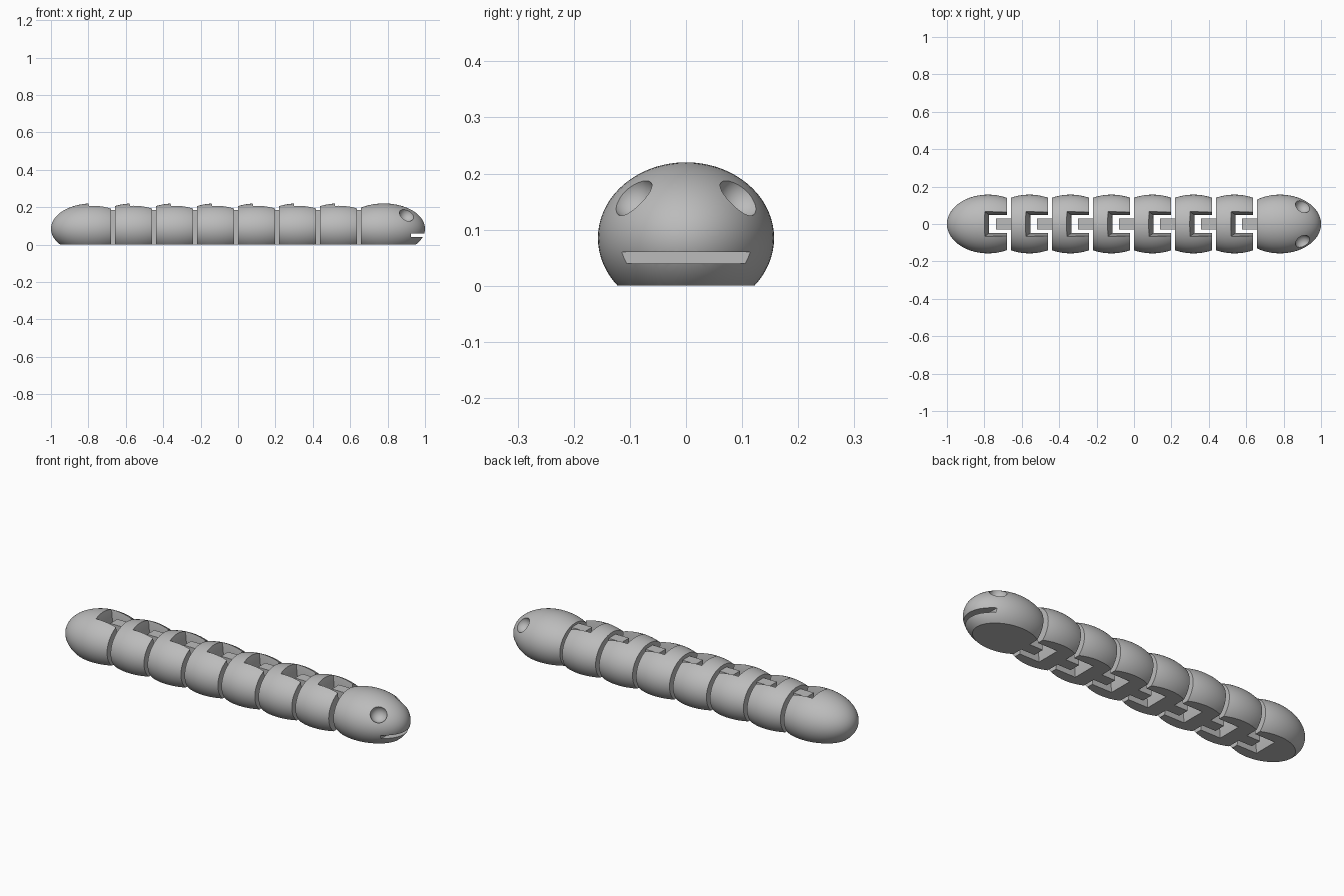
import bpy, bmesh, math
from mathutils import Matrix, Vector

cube = bpy.data.objects.get("Cube")
if cube:
    bpy.data.objects.remove(cube, do_unlink=True)

GREY = (0.5, 0.5, 0.5, 1)
mat = bpy.data.materials.new("plain grey")
mat.use_nodes = True
mat.diffuse_color = GREY
mat.node_tree.nodes["Principled BSDF"].inputs["Base Color"].default_value = GREY

RADII = Vector((0.22, 0.157, 0.135))
MID_Z = 0.085
PITCH = 0.2195
SEG_HALF = 0.099


def to_object(name, bm):
    bmesh.ops.recalc_face_normals(bm, faces=bm.faces)
    mesh = bpy.data.meshes.new(name)
    bm.to_mesh(mesh)
    bm.free()
    mesh.materials.append(mat)
    ob = bpy.data.objects.new(name, mesh)
    bpy.context.collection.objects.link(ob)
    return ob


def box(name, x0, x1, half_y, z0, z1):
    bm = bmesh.new()
    bmesh.ops.create_cube(bm, size=1)
    for v in bm.verts:
        v.co = (x1 if v.co.x > 0 else x0, math.copysign(half_y, v.co.y), z1 if v.co.z > 0 else z0)
    return to_object(name, bm)


def body(name, cx, x0, x1):
    """Egg-shaped body trimmed flat at the floor and at its joint ends."""
    bm = bmesh.new()
    bmesh.ops.create_uvsphere(bm, u_segments=72, v_segments=40, radius=1)
    bm.transform(Matrix.Translation((cx, 0, MID_Z)) @ Matrix.Diagonal((*RADII, 1))
                 @ Matrix.Rotation(math.pi / 2, 4, 'Y'))
    planes = [((0, 0, 0), (0, 0, -1))]
    if x0 is not None:
        planes.append(((x0, 0, 0), (-1, 0, 0)))
    if x1 is not None:
        planes.append(((x1, 0, 0), (1, 0, 0)))
    for co, no in planes:
        cut = bmesh.ops.bisect_plane(bm, geom=bm.verts[:] + bm.edges[:] + bm.faces[:],
                                     plane_co=co, plane_no=no, clear_outer=True)
        edges = [e for e in bm.edges if e.is_boundary]
        bmesh.ops.edgeloop_fill(bm, edges=edges)
    return to_object(name, bm)


def socket_cutter(end):
    """Open-ended slot, pinched in at mid height."""
    bm = bmesh.new()
    rings = []
    # height, back wall distance, half width
    for z, back, w in ((-0.01, 0.12, 0.068), (0.1, 0.094, 0.048), (0.24, 0.124, 0.071)):
        rings.append([bm.verts.new(p) for p in ((end - back, -w, z), (end + 0.03, -w, z),
                                                (end + 0.03, w, z), (end - back, w, z))])
    for a, b in zip(rings, rings[1:]):
        for i in range(4):
            j = (i + 1) % 4
            bm.faces.new((a[i], a[j], b[j], b[i]))
    bm.faces.new(rings[0][::-1])
    bm.faces.new(rings[-1])
    return to_object("socket_cutter", bm)


def ball(name, center, r):
    bm = bmesh.new()
    bmesh.ops.create_uvsphere(bm, u_segments=32, v_segments=20, radius=r)
    bm.transform(Matrix.Translation(center))
    return to_object(name, bm)


def carve(ob, cutter):
    cutter.hide_render = True
    bpy.context.view_layer.objects.active = ob
    mod = ob.modifiers.new("carve", 'BOOLEAN')
    mod.operation = 'DIFFERENCE'
    mod.solver = 'EXACT'
    mod.object = cutter
    bpy.ops.object.modifier_apply(modifier=mod.name)
    bpy.data.objects.remove(cutter, do_unlink=True)


def smooth(ob):
    bpy.ops.object.select_all(action='DESELECT')
    ob.select_set(True)
    bpy.context.view_layer.objects.active = ob
    bpy.ops.object.shade_smooth_by_angle(angle=math.radians(30))


def link(name, start):
    """Tongue reaching into the socket of the segment behind."""
    return box(name, start - 0.08, start + 0.02, 0.03, 0, 0.185)


# Tail
tail_end = -0.68
tail = body("tail", -0.78, None, tail_end)
carve(tail, socket_cutter(tail_end))
smooth(tail)

# Middle segments
for i in range(6):
    cx = -0.5595 + PITCH * i
    seg = body(f"segment_{i + 1}", cx, cx - SEG_HALF, cx + SEG_HALF)
    carve(seg, socket_cutter(cx + SEG_HALF))
    smooth(seg)
    link(f"segment_link_{i + 1}", cx - SEG_HALF)

# Head with mouth slot and hollow eyes
head_start = 0.658
head = body("head", 0.78, head_start, None)
carve(head, box("mouth_cutter", 0.925, 1.1, 0.3, 0.04, 0.06))
for side in (-1, 1):
    carve(head, ball("eye_cutter", (0.904, side * 0.098, 0.162), 0.042))
smooth(head)
link("head_link", head_start)
